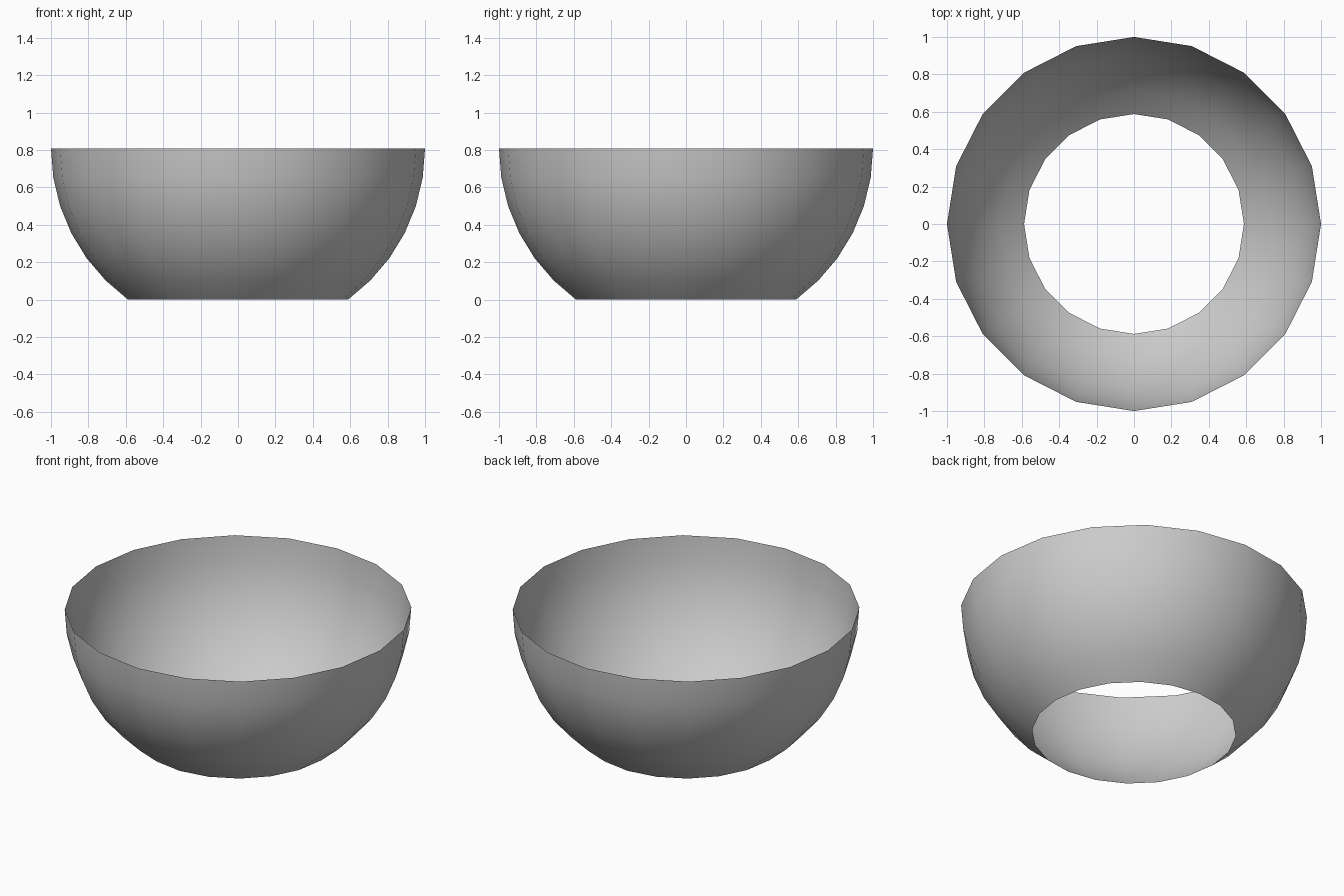
import bpy, bmesh
from math import sin, cos, radians, pi

if "Cube" in bpy.data.objects:
    bpy.data.objects.remove(bpy.data.objects["Cube"])

SIDES = 20          # sides around the bowl
STEP = radians(9)   # angle between rings
RINGS = 7           # from 54 degrees below the equator up to the rim
DEPTH = sin(STEP * (RINGS - 1))

# Bowl wall: an open zone of a unit sphere, with a round hole at the bottom
bm = bmesh.new()
rings = []
for i in range(RINGS):
    a = STEP * (RINGS - 1 - i)
    r, z = cos(a), DEPTH - sin(a)
    rings.append([bm.verts.new((r * cos(2 * pi * k / SIDES),
                                r * sin(2 * pi * k / SIDES), z))
                  for k in range(SIDES)])
for low, high in zip(rings, rings[1:]):
    for k in range(SIDES):
        n = (k + 1) % SIDES
        face = bm.faces.new((low[k], low[n], high[n], high[k]))
        face.smooth = True

mesh = bpy.data.meshes.new("bowl_wall")
bm.to_mesh(mesh)
bm.free()
bowl = bpy.data.objects.new("bowl_wall", mesh)
bpy.context.collection.objects.link(bowl)
